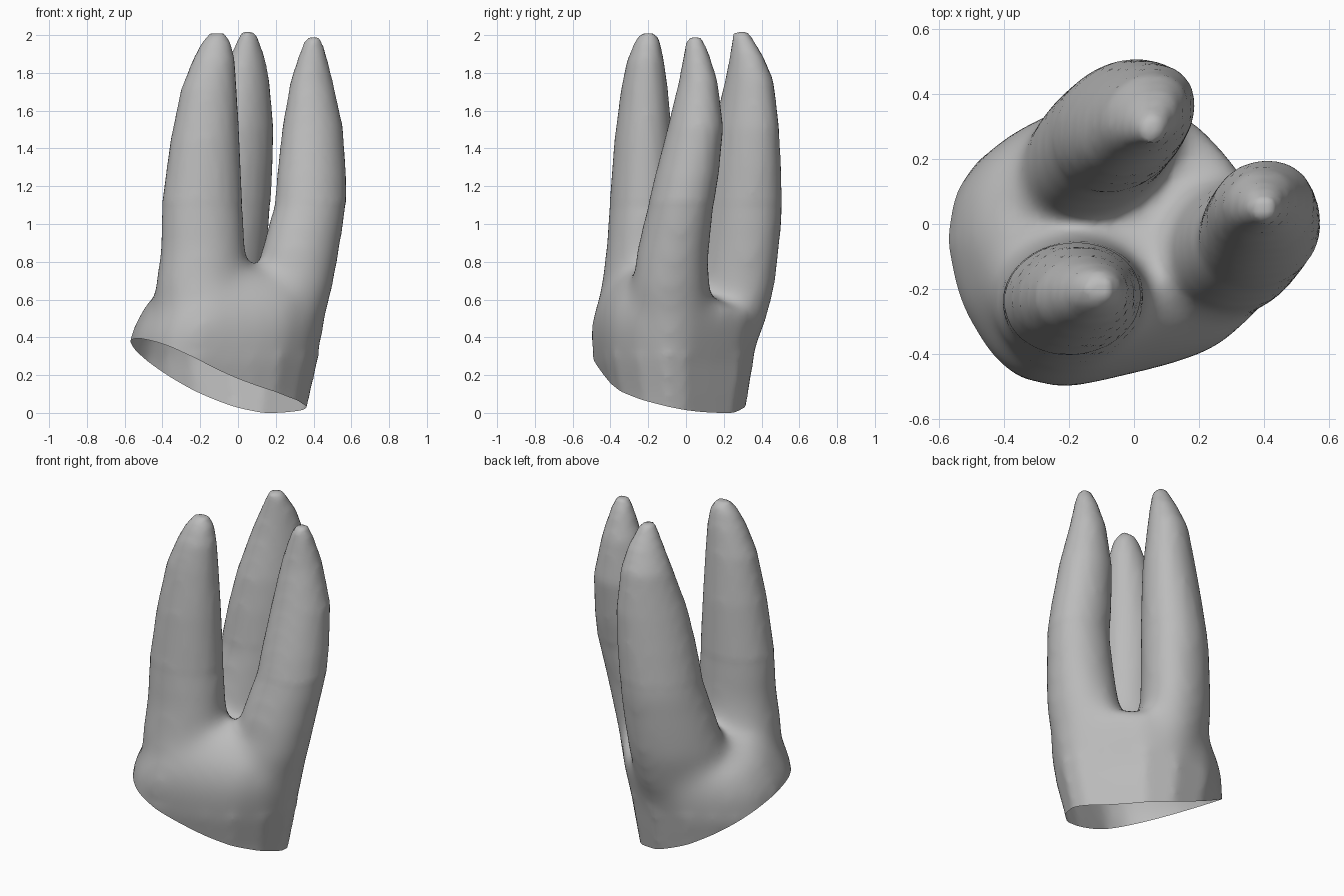
import bpy
import bmesh
from math import cos, sin, tau, radians
from mathutils import Vector

cube = bpy.data.objects.get("Cube")
if cube:
    bpy.data.objects.remove(cube)

SIDES = 20


def loft(bm, rings):
    """Skin a list of point rings into a closed solid."""
    loops = [[bm.verts.new(p) for p in ring] for ring in rings]
    n = len(loops[0])
    faces = [bm.faces.new((a[i], a[(i + 1) % n], b[(i + 1) % n], b[i]))
             for a, b in zip(loops, loops[1:]) for i in range(n)]
    faces.append(bm.faces.new(loops[0][::-1]))
    faces.append(bm.faces.new(loops[-1]))
    bmesh.ops.recalc_face_normals(bm, faces=faces)


def ellipse(z, x, y, rx, ry, angle):
    c, s = cos(angle), sin(angle)
    ring = []
    for i in range(SIDES):
        u, v = rx * cos(tau * i / SIDES), ry * sin(tau * i / SIDES)
        ring.append(Vector((x + c * u - s * v, y + s * u + c * v, z)))
    return ring


def rim_height(x, y):
    """Slanting, gently curved lower edge."""
    return 0.07 - 0.31 * x - 0.2 * y + 0.35 * x * x + 0.1 * y * y


bm = bmesh.new()

# Trunk: one outline fitted to the extents of each level
outline = [(-.56, -.05), (-.53, .1), (-.46, .2), (-.36, .28), (-.22, .35), (0, .37),
           (.18, .3), (.31, .14), (.42, 0), (.44, -.1), (.37, -.25), (.24, -.37),
           (.1, -.42), (-.2, -.49), (-.33, -.47), (-.42, -.4), (-.52, -.24)]
# z, x min, x max, y min, y max, forward rise of the upper levels
levels = [(-.2, -.47, .32, -.4, .28, 0), (.1, -.54, .385, -.45, .33, 0),
          (.25, -.585, .42, -.49, .355, 0), (.4, -.58, .455, -.51, .38, 0),
          (.5, -.53, .47, -.5, .385, 0), (.57, -.49, .465, -.46, .38, .1),
          (.63, -.42, .39, -.37, .32, .3), (.67, -.27, .24, -.22, .18, .6)]
trunk = []
for z, x0, x1, y0, y1, rise in levels:
    ring = []
    for x, y in outline:
        depth = y0 + (y + .49) / .86 * (y1 - y0)
        ring.append(Vector((x0 + (x + .56) * (x1 - x0), depth, z - rise * depth)))
    trunk.append(ring)
loft(bm, trunk)

# Three tapering roots: z, centre x, centre y, radius x, radius y
front_root = [(.2, -.2, -.2, .17, .15), (.45, -.205, -.225, .23, .21),
              (.65, -.2, -.235, .245, .22), (.85, -.185, -.235, .23, .19),
              (1.1, -.19, -.23, .215, .175), (1.43, -.175, -.225, .185, .155),
              (1.7, -.155, -.22, .15, .125), (1.85, -.13, -.215, .115, .1),
              (1.95, -.115, -.205, .08, .07), (2, -.11, -.2, .045, .045)]
right_root = [(.2, .22, -.05, .1, .14), (.45, .265, -.07, .18, .2),
              (.65, .3, -.08, .205, .21), (.85, .33, -.07, .215, .19),
              (1.1, .385, -.025, .195, .17), (1.25, .39, .005, .188, .165),
              (1.5, .395, .05, .165, .145), (1.75, .39, .065, .115, .1),
              (1.9, .395, .055, .07, .065), (1.98, .4, .045, .04, .04)]
back_root = [(.2, -.1, .15, .19, .14), (.45, -.11, .2, .26, .18),
             (.65, -.105, .235, .28, .2), (.85, -.075, .27, .26, .195),
             (1.05, -.045, .3, .235, .19), (1.3, -.015, .31, .22, .17),
             (1.5, .01, .32, .2, .15), (1.75, .035, .335, .145, .115),
             (1.88, .05, .32, .1, .08), (2.01, .055, .29, .04, .04)]
for rows, tilt in ((front_root, 8), (right_root, 25), (back_root, 42)):
    loft(bm, [ellipse(*row, radians(tilt)) for row in rows])

mesh = bpy.data.meshes.new("root_solid")
bm.to_mesh(mesh)
bm.free()
solid = bpy.data.objects.new("root_solid", mesh)
bpy.context.collection.objects.link(solid)

# Merge trunk and roots into one skin
remesh = solid.modifiers.new("merge", 'REMESH')
remesh.mode = 'VOXEL'
remesh.voxel_size = 0.025
soften = solid.modifiers.new("soften", 'SMOOTH')
soften.factor = 0.5
soften.iterations = 4
graph = bpy.context.evaluated_depsgraph_get()
skin = bpy.data.meshes.new_from_object(solid.evaluated_get(graph))
bpy.data.objects.remove(solid)

bm = bmesh.new()
bm.from_mesh(skin)

# Blend the roots softly into the trunk
for height in (.8, .95, 1.1):
    blend = [v for v in bm.verts if .3 < v.co.z < height]
    for _ in range(8):
        bmesh.ops.smooth_vert(bm, verts=blend, factor=0.5, use_axis_x=True,
                              use_axis_y=True, use_axis_z=True)

# Open the bottom along the curved rim, then stand it on the ground
for v in bm.verts:
    v.co.z -= rim_height(v.co.x, v.co.y)
bmesh.ops.bisect_plane(bm, geom=bm.verts[:] + bm.edges[:] + bm.faces[:],
                       plane_co=(0, 0, 0), plane_no=(0, 0, 1), clear_inner=True)
for v in bm.verts:
    v.co.z += rim_height(v.co.x, v.co.y)
low = min(v.co.z for v in bm.verts)
bmesh.ops.translate(bm, verts=bm.verts[:], vec=(0, 0, -low))
bm.to_mesh(skin)
bm.free()

# Plain grey surface
grey = bpy.data.materials.new("plain_grey")
grey.use_nodes = True
colour = (0.5, 0.5, 0.5, 1)
grey.diffuse_color = colour
grey.node_tree.nodes["Principled BSDF"].inputs["Base Color"].default_value = colour
skin.materials.clear()
skin.materials.append(grey)

root = bpy.data.objects.new("three_pronged_root", skin)
bpy.context.collection.objects.link(root)
bpy.ops.object.select_all(action='DESELECT')
root.select_set(True)
bpy.context.view_layer.objects.active = root
bpy.ops.object.shade_smooth_by_angle(angle=radians(50))
